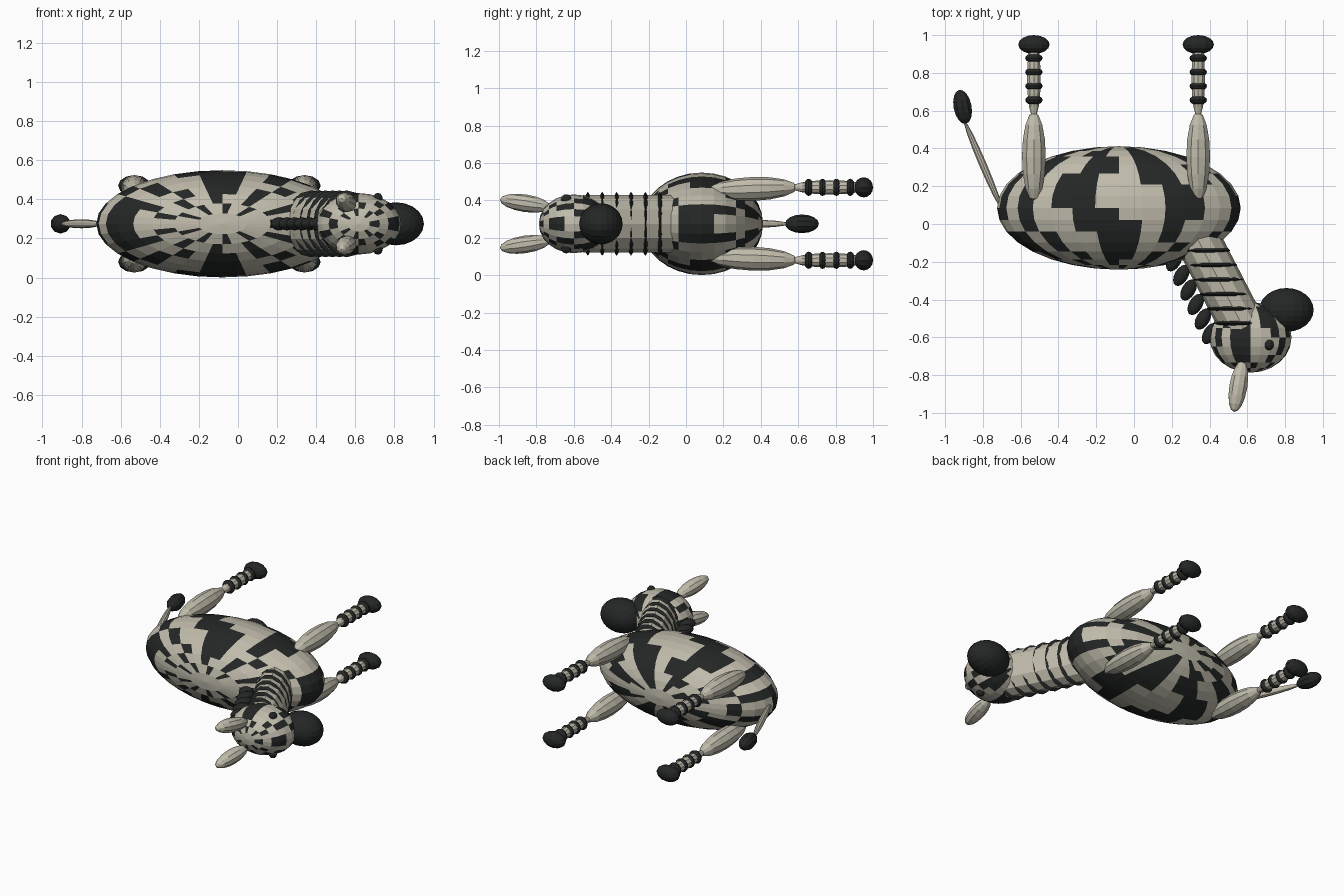
import bpy, bmesh
from math import asin, atan2, pi
from mathutils import Vector, Matrix

cube = bpy.data.objects.get("Cube")
if cube:
    bpy.data.objects.remove(cube, do_unlink=True)

MID = 0.275  # height of the animal's plane of symmetry


def make_material(name, rgb):
    mat = bpy.data.materials.new(name)
    mat.use_nodes = True
    color = (*rgb, 1.0)
    mat.diffuse_color = color
    bsdf = next(n for n in mat.node_tree.nodes if n.type == 'BSDF_PRINCIPLED')
    bsdf.inputs["Base Color"].default_value = color
    bsdf.inputs["Roughness"].default_value = 0.8
    return mat


CREAM = make_material("cream_hide", (0.53, 0.5, 0.41))
DARK = make_material("dark_hide", (0.018, 0.02, 0.02))


def place(bm, name, center, axis, mats, radii):
    """Point the local z of the mesh along axis and link it as an object."""
    center, axis = Vector(center), Vector(axis).normalized()
    up = (Vector((0, 0, 1)) - axis * axis.z).normalized()
    frame = Matrix((up.cross(axis), up, axis)).transposed().to_4x4()
    bm.transform(Matrix.Translation(center) @ frame @ Matrix.Diagonal((*radii, 1)))
    mesh = bpy.data.meshes.new(name)
    bm.to_mesh(mesh)
    bm.free()
    for mat in mats:
        mesh.materials.append(mat)
    bpy.context.collection.objects.link(bpy.data.objects.new(name, mesh))


def ellipsoid(name, center, radii, mat=CREAM, axis=(0, 1, 0), detail=(12, 8), stripes=None):
    """radii: across, vertical, along the axis; stripes marks the dark faces."""
    bm = bmesh.new()
    bmesh.ops.create_uvsphere(bm, u_segments=detail[0], v_segments=detail[1], radius=1)
    if stripes:
        for f in bm.faces:
            f.material_index = int(is_dark(stripes, f.calc_center_median().normalized()))
    place(bm, name, center, axis, (CREAM, DARK) if stripes else (mat,), radii)


def span(name, start, end, across, vertical, mat=CREAM):
    """Ellipsoid whose two poles sit at start and end."""
    a, b = Vector(start), Vector(end)
    ellipsoid(name, (a + b) / 2, (across, vertical, (b - a).length / 2), mat, b - a, (10, 8))


def is_dark(rows, p):
    """Look a face up in a stripe pattern that covers one flank, mirrored to the other."""
    row = int((0.5 - asin(p.z) / pi) * len(rows))
    col = int((0.5 + atan2(-p.x, abs(p.y)) / pi) * len(rows[0]))
    return rows[row][col] == "#"


# Hide patterns of one flank: belly row first, back row last, tail end at the left
BODY_STRIPES = """
................
..##..#..##..#..
.##..##..##..##.
..##..##.##..##.
#.##..##.##.##..
.#.#.##..##.#.#.
.#.#.##...##..#.
.#.#.##...##..##
##.#..##..##..##
...#..###.#...##
###.#..##.#..#..
###.#..##..#..#.
..#..#.##.#..#..
.#..#..#..#..#.#
..#..#..#..#....
................
""".split()
HEAD_STRIPES = """
............
.#..##..#..#
.#..##.##..#
#...##.##..#
#..###.##.#.
#.#.##..#.#.
..#.##...#..
.#..##...#.#
.#..##..#..#
#..#..#..#..
..#..#..#..#
............
""".split()

ellipsoid("body", (-0.08, 0.085, MID), (0.645, 0.274, 0.327), detail=(32, 16), stripes=BODY_STRIPES)
ellipsoid("head", (0.617, -0.6, MID), (0.217, 0.157, 0.187), detail=(24, 12), stripes=HEAD_STRIPES)
ellipsoid("muzzle", (0.807, -0.455, MID), (0.144, 0.11, 0.116), DARK, detail=(20, 12))

# Neck
neck_start, neck_end = Vector((0.28, 0.03, MID)), Vector((0.58, -0.55, MID))
bm = bmesh.new()
bmesh.ops.create_cone(bm, cap_ends=True, segments=12, radius1=1, radius2=1, depth=2)
place(bm, "neck", (neck_start + neck_end) / 2, neck_end - neck_start, (CREAM,),
      (0.12, 0.153, (neck_end - neck_start).length / 2))

# Neck stripes and mane tufts
for i in range(6):
    ellipsoid(f"neck_stripe_{i + 1}", (0.375 + 0.036 * i, -0.14 - 0.077 * i, MID),
              (0.135, 0.171, 0.023), DARK, detail=(16, 8))
    ellipsoid(f"mane_tuft_{i + 1}", (0.213 + 0.038 * i, -0.195 - 0.077 * i, MID),
              (0.036, 0.034, 0.062), DARK, (0.5, 0.85, 0))

# Tail
span("tail", (-0.7, 0.08, MID), (-0.9, 0.55, MID), 0.021, 0.023)
span("tail_tuft", (-0.89, 0.53, MID), (-0.925, 0.71, MID), 0.05, 0.05, DARK)

# Paired parts, mirrored across the plane of symmetry
for side, s in (("left", 1), ("right", -1)):
    span(f"ear_{side}", (0.575, -0.725, MID + 0.09 * s), (0.53, -0.995, MID + 0.13 * s), 0.05, 0.047)
    ellipsoid(f"eye_{side}", (0.715, -0.64, MID + 0.13 * s), (0.025, 0.028, 0.028), DARK)
    for end, x in (("front", 0.34), ("hind", -0.53)):
        leg = f"{end}_{side}"
        z = MID + 0.195 * s
        span(f"thigh_{leg}", (x, 0.12, MID + 0.178 * s), (x, 0.595, z), 0.066, 0.064)
        span(f"shank_{leg}", (x, 0.56, z), (x, 0.98, z), 0.038, 0.038)
        for i in range(4):
            ellipsoid(f"leg_stripe_{leg}_{i + 1}", (x, 0.656 + 0.074 * i, z),
                      (0.046, 0.046, 0.026), DARK)
        ellipsoid(f"hoof_{leg}", (x, 0.95, z), (0.083, 0.054, 0.05), DARK)
